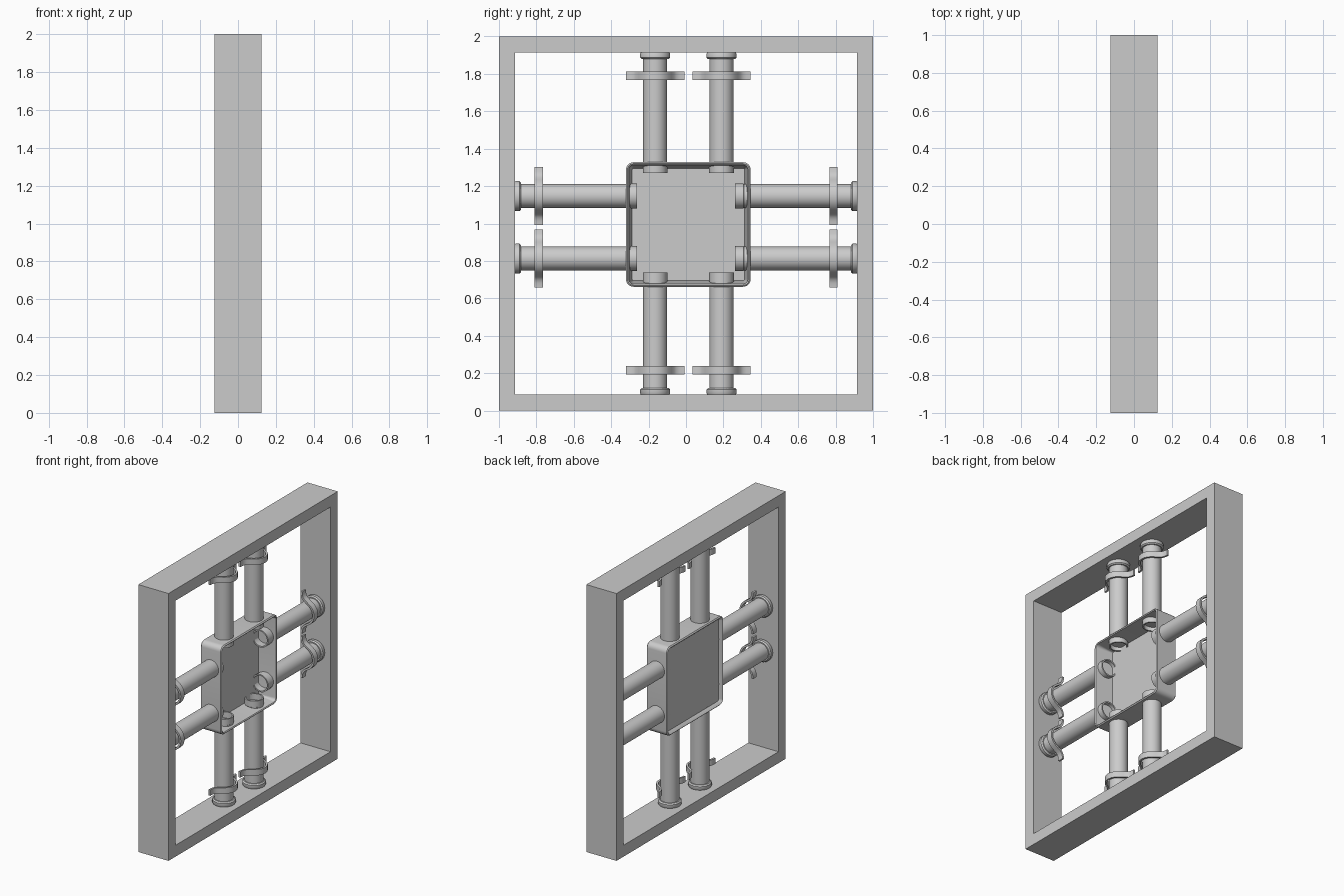
import bpy, bmesh, math
from mathutils import Vector, Matrix

if "Cube" in bpy.data.objects:
    bpy.data.objects.remove(bpy.data.objects["Cube"])


def finish(bm, name, smooth=True, matrix=None):
    bmesh.ops.recalc_face_normals(bm, faces=bm.faces[:])
    me = bpy.data.meshes.new(name)
    bm.to_mesh(me)
    bm.free()
    ob = bpy.data.objects.new(name, me)
    bpy.context.collection.objects.link(ob)
    if matrix:
        ob.matrix_world = matrix
    if smooth:
        bpy.ops.object.select_all(action='DESELECT')
        ob.select_set(True)
        bpy.context.view_layer.objects.active = ob
        bpy.ops.object.shade_smooth_by_angle(angle=math.radians(35))
    return ob


def bridge(bm, a, b):
    n = len(a)
    for i in range(n):
        bm.faces.new((a[i], a[(i + 1) % n], b[(i + 1) % n], b[i]))


def loft(rings, name, caps=True, closed=False, **kw):
    bm = bmesh.new()
    loops = [[bm.verts.new(p) for p in r] for r in rings]
    for a, b in zip(loops, loops[1:]):
        bridge(bm, a, b)
    if closed:
        bridge(bm, loops[-1], loops[0])
    elif caps:
        bm.faces.new(loops[0])
        bm.faces.new(loops[-1])
    return finish(bm, name, **kw)


# square outer frame
def square(x, h):
    return [(x, -h, 1 - h), (x, h, 1 - h), (x, h, 1 + h), (x, -h, 1 + h)]


loft([square(-.125, 1), square(.125, 1), square(.125, .915), square(-.125, .915)],
     "outer_frame", closed=True, smooth=False)

# central junction box: rounded walls, open to +x, recessed plate behind
CY, CZ = .0125, .995


def rounded(x, h):
    r, pts = h - .293, []
    for k, (sy, sz) in enumerate(((1, 1), (-1, 1), (-1, -1), (1, -1))):
        for j in range(7):
            a = math.radians(90 * k + 15 * j)
            pts.append((x, CY + sy * .293 + r * math.cos(a), CZ + sz * .293 + r * math.sin(a)))
    return pts


loft([rounded(x, h) for x, h in (
    (-.05, .30), (.082, .318), (.087, .325), (.08, .333),
    (-.08, .333), (-.087, .325), (-.082, .318), (-.065, .306))], "junction_box")


# conduit pipe: lathed about local z, base at the box end
def pipe(name, start, end, direction, base):
    length = end - start
    prof = [(.056, .06), (.056, 0), (.066, 0), (.066, .046), (.064, .048),
            (.064, length - .036), (.072, length - .036), (.080, length - .028),
            (.080, length - .007), (.076, length)]
    rings = [[(r * math.cos(i * math.tau / 32), r * math.sin(i * math.tau / 32), z)
              for i in range(32)] for r, z in prof]
    loft(rings, name, matrix=Matrix.Translation(base + direction * start) @ orient(direction))


def orient(d):
    # local x stays world x, local z follows the pipe
    x = Vector((1, 0, 0))
    return Matrix((x, d.cross(x), d)).transposed().to_4x4()


# saddle clamp: bent strap arching over the pipe on the +x side
HALF = [(.080, 0), (.076, .025), (.065, .045), (.048, .062), (.026, .076),
        (.004, .091), (-.010, .108), (-.017, .130), (-.019, .155)]
PATH = [Vector((x, -y)) for x, y in HALF[:0:-1]] + [Vector(p) for p in HALF]


def clamp(name, matrix):
    rings = []
    for i, p in enumerate(PATH):
        t = (PATH[min(i + 1, len(PATH) - 1)] - PATH[max(i - 1, 0)]).normalized()
        q = p + Vector((t.y, -t.x)) * .014
        rings.append([(p.x, p.y, -.022), (q.x, q.y, -.022), (q.x, q.y, .022), (p.x, p.y, .022)])
    loft(rings, name, matrix=matrix)


# two pipes with clamps on each side of the box
SIDES = {
    "top": (Vector((0, 0, 1)), .27, .915, .79, (-.165, .19)),
    "bottom": (Vector((0, 0, -1)), .263, .915, .785, (-.165, .19)),
    "left": (Vector((0, -1, 0)), .263, .918, .787, (.813, 1.147)),
    "right": (Vector((0, 1, 0)), .262, .918, .788, (.813, 1.147)),
}
for side, (d, start, end, at, offsets) in SIDES.items():
    for n, o in enumerate(offsets):
        base = Vector((0, o, 1)) if d.z else Vector((0, 0, o))
        pipe(f"pipe_{side}_{n + 1}", start, end, d, base)
        clamp(f"clamp_{side}_{n + 1}", Matrix.Translation(base + d * at) @ orient(d))
